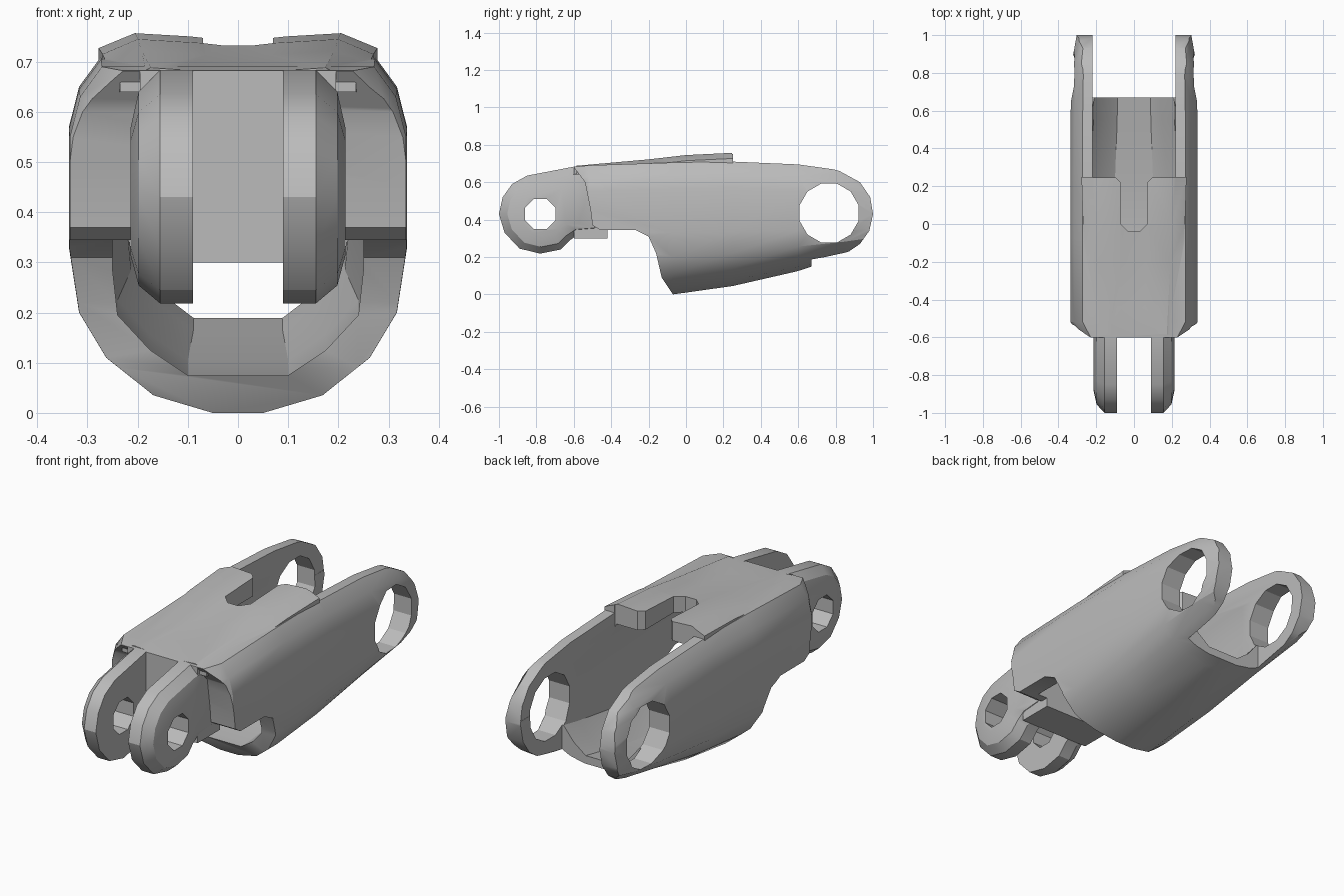
import bpy, bmesh, math

old = bpy.data.objects.get("Cube")
if old:
    bpy.data.objects.remove(old, do_unlink=True)

grey = bpy.data.materials.new("plain_grey")
grey.use_nodes = True
grey.diffuse_color = (0.5, 0.5, 0.5, 1)
grey.node_tree.nodes["Principled BSDF"].inputs["Base Color"].default_value = (0.5, 0.5, 0.5, 1)


def loft(name, rings):
    """Closed solid skinned through equal-length rings of points."""
    bm = bmesh.new()
    loops = [[bm.verts.new(p) for p in ring] for ring in rings]
    count = len(loops[0])
    for a, b in zip(loops, loops[1:]):
        for i in range(count):
            j = (i + 1) % count
            bm.faces.new((a[i], a[j], b[j], b[i]))
    bm.faces.new(loops[0])
    bm.faces.new(loops[-1][::-1])
    bmesh.ops.recalc_face_normals(bm, faces=bm.faces)
    mesh = bpy.data.meshes.new(name)
    bm.to_mesh(mesh)
    bm.free()
    mesh.materials.append(grey)
    obj = bpy.data.objects.new(name, mesh)
    bpy.context.collection.objects.link(obj)
    return obj


def along_x(name, outline, x0, x1):
    return loft(name, [[(x, y, z) for y, z in outline] for x in (x0, x1)])


def box(name, x, y0, y1, z0, z1):
    return along_x(name, [(y0, z0), (y1, z0), (y1, z1), (y0, z1)], -x, x)


def combine(obj, other, operation):
    """Apply a boolean and discard the helper."""
    mod = obj.modifiers.new("cut", "BOOLEAN")
    mod.operation, mod.object, mod.solver = operation, other, "EXACT"
    bpy.context.view_layer.update()
    graph = bpy.context.evaluated_depsgraph_get()
    mesh = bpy.data.meshes.new_from_object(obj.evaluated_get(graph))
    obj.modifiers.clear()
    obj.data = mesh
    bpy.data.objects.remove(other, do_unlink=True)


def circle(y, z, r, n):
    return [(y + r * math.cos(math.tau * (i + 0.5) / n),
             z + r * math.sin(math.tau * (i + 0.5) / n)) for i in range(n)]


def mirrored(half):
    """Complete a half section given from bottom centre to top centre."""
    return half + [(-x, z) for x, z in reversed(half)]


def shell_ring(y, bottom, top, half_width):
    """Rounded trough with a chamfered top."""
    trough = [(0.15, 0), (0.5, 0.035), (0.78, 0.11), (0.94, 0.2), (1, 0.33)]
    squash = (0.36 - bottom) / 0.36
    half = [(u * half_width, bottom + d * squash) for u, d in trough]
    half += [(half_width, top - 0.14), (0.94 * half_width, top - 0.06),
             (0.81 * half_width, top)]
    return [(x, y, z) for x, z in mirrored(half)]


# Outer shell
shell = loft("shell", [shell_ring(*s) for s in (
    (-0.62, 0, 0.68, 0.27), (-0.52, 0, 0.69, 0.335), (-0.07, 0, 0.705, 0.337),
    (0.25, 0.045, 0.71, 0.337), (0.6, 0.125, 0.695, 0.335),
    (0.85, 0.185, 0.66, 0.33), (1.02, 0.24, 0.58, 0.30))])

# Side outline: sloped front, stepped underside, round rear ears
outline = [(-0.6, 0.72), (-0.6, 0.68), (-0.54, 0.6), (-0.51, 0.45), (-0.5, 0.37),
           (-0.46, 0.345), (-0.27, 0.345), (-0.2, 0.31), (-0.16, 0.22),
           (-0.13, 0.09), (-0.07, 0), (0, -0.02), (0.4, 0.06), (0.72, 0.165),
           (0.85, 0.215), (0.93, 0.27), (0.98, 0.34), (1, 0.43), (0.985, 0.52),
           (0.93, 0.6), (0.82, 0.66), (0.6, 0.72)]
combine(shell, along_x("side_outline", outline, -0.5, 0.5), "INTERSECT")


# Raised top plate
def plate_ring(y, top, half_width):
    half = [(half_width, 0.64), (half_width, top - 0.03),
            (0.74 * half_width, top), (0.25 * half_width, top - 0.008)]
    return [(x, y, z) for x, z in mirrored(half)]


plate = loft("top_plate", [plate_ring(*s) for s in (
    (-0.585, 0.688, 0.235), (-0.2, 0.722, 0.26), (0, 0.745, 0.27), (0.25, 0.757, 0.278))])
combine(shell, plate, "UNION")


# Hollow interior
def cavity_ring(y, bottom, half_width):
    half = [(0.4 * half_width, bottom), (0.7 * half_width, bottom + 0.05),
            (0.96 * half_width, bottom + 0.12), (half_width, bottom + 0.21),
            (half_width, 0.58), (0.85 * half_width, 0.655)]
    return [(x, y, z) for x, z in mirrored(half)]


cavity = loft("cavity", [cavity_ring(*s) for s in (
    (-0.42, 0.075, 0.25), (-0.07, 0.075, 0.25), (0.25, 0.105, 0.25),
    (0.55, 0.165, 0.222), (0.7, 0.195, 0.22), (1.1, 0.24, 0.22))])
combine(shell, cavity, "DIFFERENCE")

# Gaps between the ears, slot in the plate, ear holes
combine(shell, box("upper_gap", 0.221, 0.247, 1.2, 0.45, 1), "DIFFERENCE")
combine(shell, box("rear_gap", 0.219, 0.67, 1.2, -0.1, 1), "DIFFERENCE")
slot = [(-0.11, 0.3), (-0.1, 0.25), (-0.07, 0.22), (-0.07, 0), (-0.03, -0.04),
        (0.03, -0.04), (0.07, 0), (0.07, 0.22), (0.1, 0.25), (0.11, 0.3)]
combine(shell, loft("slot", [[(x, y, z) for x, y in slot] for z in (0.5, 0.9)]), "DIFFERENCE")
combine(shell, along_x("ear_holes", circle(0.765, 0.435, 0.163, 12), -0.6, 0.6), "DIFFERENCE")

# Front hinge lugs
lug = [(-0.44, 0.34), (-0.56, 0.33), (-0.62, 0.29), (-0.67, 0.24), (-0.78, 0.218),
       (-0.89, 0.245), (-0.97, 0.33), (-1, 0.43), (-0.98, 0.52), (-0.93, 0.59),
       (-0.85, 0.635), (-0.6, 0.683), (-0.44, 0.683)]
parts = [shell]
for side, name in ((1, "left_hinge_lug"), (-1, "right_hinge_lug")):
    rings = []
    for x, scale in ((0.09, 1), (0.155, 1), (0.198, 0.83), (0.214, 0.55)):
        rings.append([(side * x, -0.74 + (y + 0.74) * scale, 0.43 + (z - 0.43) * scale)
                      for y, z in lug])
    obj = loft(name, rings)
    combine(obj, along_x("lug_hole", circle(-0.78, 0.43, 0.088, 8), -0.5, 0.5), "DIFFERENCE")
    parts.append(obj)

# Solid wall behind the lugs
parts.append(box("hinge_bridge", 0.195, -0.6, -0.42, 0.3, 0.682))

for obj in parts:
    bpy.ops.object.select_all(action="DESELECT")
    obj.select_set(True)
    bpy.context.view_layer.objects.active = obj
    bpy.ops.object.shade_smooth_by_angle(angle=math.radians(28))
